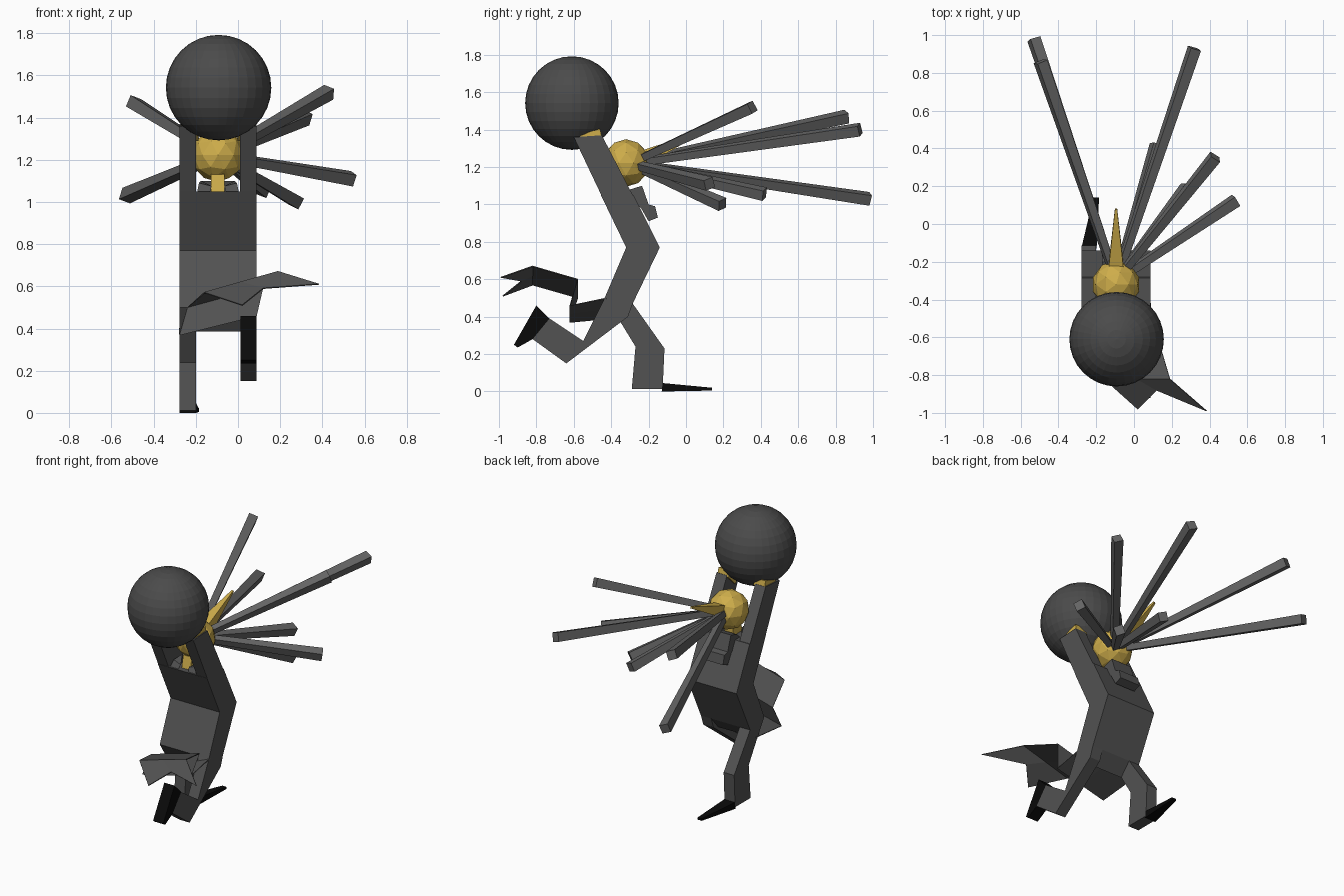
import bpy, bmesh, math
from mathutils import Vector

if "Cube" in bpy.data.objects:
    bpy.data.objects.remove(bpy.data.objects["Cube"])

CX = -0.095  # body centre line


def material(name, rgb):
    m = bpy.data.materials.new(name)
    m.diffuse_color = (*rgb, 1)
    m.use_nodes = True
    m.node_tree.nodes["Principled BSDF"].inputs["Base Color"].default_value = m.diffuse_color
    return m


ROBE = material("charcoal cloth", (0.085, 0.085, 0.085))
STONE = material("dark stone", (0.07, 0.07, 0.07))
RAY = material("grey ray", (0.13, 0.13, 0.13))
GOLD = material("gold", (0.62, 0.42, 0.07))
BLACK = material("black leather", (0.003, 0.003, 0.003))


def finish(name, bm, mat):
    bmesh.ops.recalc_face_normals(bm, faces=bm.faces)
    me = bpy.data.meshes.new(name)
    bm.to_mesh(me)
    bm.free()
    me.materials.append(mat)
    ob = bpy.data.objects.new(name, me)
    bpy.context.collection.objects.link(ob)
    return ob


def loft(name, ring_a, ring_b, mat):
    """Closed solid between two matching rings of points."""
    bm = bmesh.new()
    a = [bm.verts.new(p) for p in ring_a]
    b = [bm.verts.new(p) for p in ring_b]
    n = len(a)
    bm.faces.new(a)
    bm.faces.new(b[::-1])
    for i in range(n):
        j = (i + 1) % n
        bm.faces.new((a[i], b[i], b[j], a[j]))
    return finish(name, bm, mat)


def slab(name, x0, x1, profile, mat):
    """Side profile in (y, z) extruded across x."""
    return loft(name, [(x0, y, z) for y, z in profile],
                [(x1, y, z) for y, z in profile], mat)


def beam(name, start, end, w0, w1, mat, roll=0.0):
    """Tapered square bar between two points."""
    start, end = Vector(start), Vector(end)
    q = (end - start).to_track_quat('Z', 'Y')
    rings = []
    for c, w in ((start, w0), (end, w1)):
        r = w / math.sqrt(2)
        rings.append([c + q @ Vector((r * math.cos(t), r * math.sin(t), 0))
                      for t in (roll + math.pi / 4 + k * math.pi / 2 for k in range(4))])
    return loft(name, rings[0], rings[1], mat)


# Torso and hips
slab("torso", -0.278, 0.088,
     [(-0.32, 0.77), (-0.455, 1.05), (-0.28, 1.05), (-0.14, 0.77)], ROBE)
slab("hips", -0.278, 0.088,
     [(-0.32, 0.77), (-0.14, 0.77), (-0.285, 0.47), (-0.36, 0.385), (-0.435, 0.5)], ROBE)

# Raised arms with palms under the boulder
for side, s in (("left", -1), ("right", 1)):
    xi, xo = CX + s * 0.105, CX + s * 0.183
    slab(side + "_arm", xi, xo,
         [(-0.32, 0.77), (-0.60, 1.36), (-0.45, 1.37), (-0.14, 0.77)], ROBE)
    slab(side + "_palm", xi - s * 0.012, xo - s * 0.008,
         [(-0.585, 1.34), (-0.56, 1.375), (-0.46, 1.405), (-0.45, 1.36), (-0.52, 1.29)], GOLD)

# Bent leg and its shoe
slab("bent_leg", 0.012, 0.088,
     [(-0.435, 0.5), (-0.55, 0.27), (-0.73, 0.39), (-0.82, 0.28),
      (-0.64, 0.15), (-0.31, 0.4), (-0.285, 0.47)], ROBE)
slab("bent_shoe", 0.012, 0.088,
     [(-0.82, 0.28), (-0.90, 0.235), (-0.92, 0.25), (-0.80, 0.46), (-0.73, 0.39)], BLACK)

# Standing leg and its pointed shoe
slab("standing_leg", -0.278, -0.2,
     [(-0.38, 0.42), (-0.285, 0.47), (-0.115, 0.23), (-0.125, 0.012),
      (-0.29, 0.012), (-0.27, 0.24)], ROBE)
loft("standing_shoe",
     [(-0.278, -0.13, 0.0), (-0.198, -0.13, 0.0), (-0.198, -0.125, 0.045), (-0.278, -0.125, 0.045)],
     [(-0.215, 0.14, 0.005), (-0.185, 0.14, 0.005), (-0.185, 0.14, 0.02), (-0.215, 0.14, 0.02)], BLACK)

# Trailing cloth with a forked end
left = [(-0.278, -0.31, 0.4), (-0.278, -0.62, 0.37), (-0.24, -0.58, 0.50),
        (-0.16, -0.82, 0.57), (0.02, -0.98, 0.51)]
right = [(0.088, -0.42, 0.5), (0.088, -0.62, 0.46), (0.12, -0.58, 0.60),
         (0.19, -0.82, 0.67), (0.385, -0.99, 0.61)]
mid = [(Vector(a) + Vector(b)) / 2 for a, b in zip(left, right)]
mid[-1] = Vector((0.12, -0.88, 0.59))
bm = bmesh.new()
rows = [[bm.verts.new(p) for p in line] for line in (left, mid, right)]
for r0, r1 in zip(rows, rows[1:]):
    for i in range(4):
        bm.faces.new((r0[i], r0[i + 1], r1[i + 1], r1[i]))
cloth = finish("trailing_cloth", bm, ROBE)
mod = cloth.modifiers.new("thickness", 'SOLIDIFY')
mod.thickness = 0.006
mod.offset = 0

# Head, neck and long pointed nose
bm = bmesh.new()
bmesh.ops.create_icosphere(bm, subdivisions=2, radius=0.127)
bmesh.ops.translate(bm, verts=bm.verts, vec=(CX, -0.32, 1.222))
finish("head", bm, GOLD)
slab("neck", CX - 0.032, CX + 0.032,
     [(-0.42, 1.04), (-0.40, 1.13), (-0.32, 1.15), (-0.32, 1.04)], GOLD)
beam("nose", (CX, -0.25, 1.24), (CX, 0.08, 1.385), 0.085, 0.012, GOLD)

# Folded collar behind the neck
slab("collar", CX - 0.075, CX + 0.075,
     [(-0.33, 1.05), (-0.30, 1.08), (-0.235, 1.10), (-0.20, 1.0), (-0.165, 0.99),
      (-0.15, 0.93), (-0.20, 0.91), (-0.24, 0.98)], ROBE)
for s in (-1, 1):
    loft("collar_point", [(CX + s * 0.1, -0.45, 1.04), (CX + s * 0.04, -0.45, 1.04), (CX + s * 0.08, -0.34, 1.04)],
         [(CX + s * 0.09, -0.42, 1.09), (CX + s * 0.03, -0.43, 1.075), (CX + s * 0.08, -0.34, 1.1)], ROBE)

# Boulder held overhead
bm = bmesh.new()
bmesh.ops.create_uvsphere(bm, u_segments=32, v_segments=16, radius=0.25)
bmesh.ops.translate(bm, verts=bm.verts, vec=(-0.092, -0.61, 1.542))
finish("boulder", bm, STONE)

# Rays fanning out from the face
tips = [(0.43, 0.355, 1.52), (0.32, 0.93, 1.40), (-0.495, 0.86, 1.47), (-0.53, 0.98, 1.03),
        (0.54, 0.125, 1.11), (0.28, 0.195, 1.0), (0.12, 0.42, 1.055)]
for i, tip in enumerate(tips):
    beam("ray_%d" % (i + 1), (CX, -0.3, 1.22), tip, 0.036, 0.058, RAY, roll=0.35)
